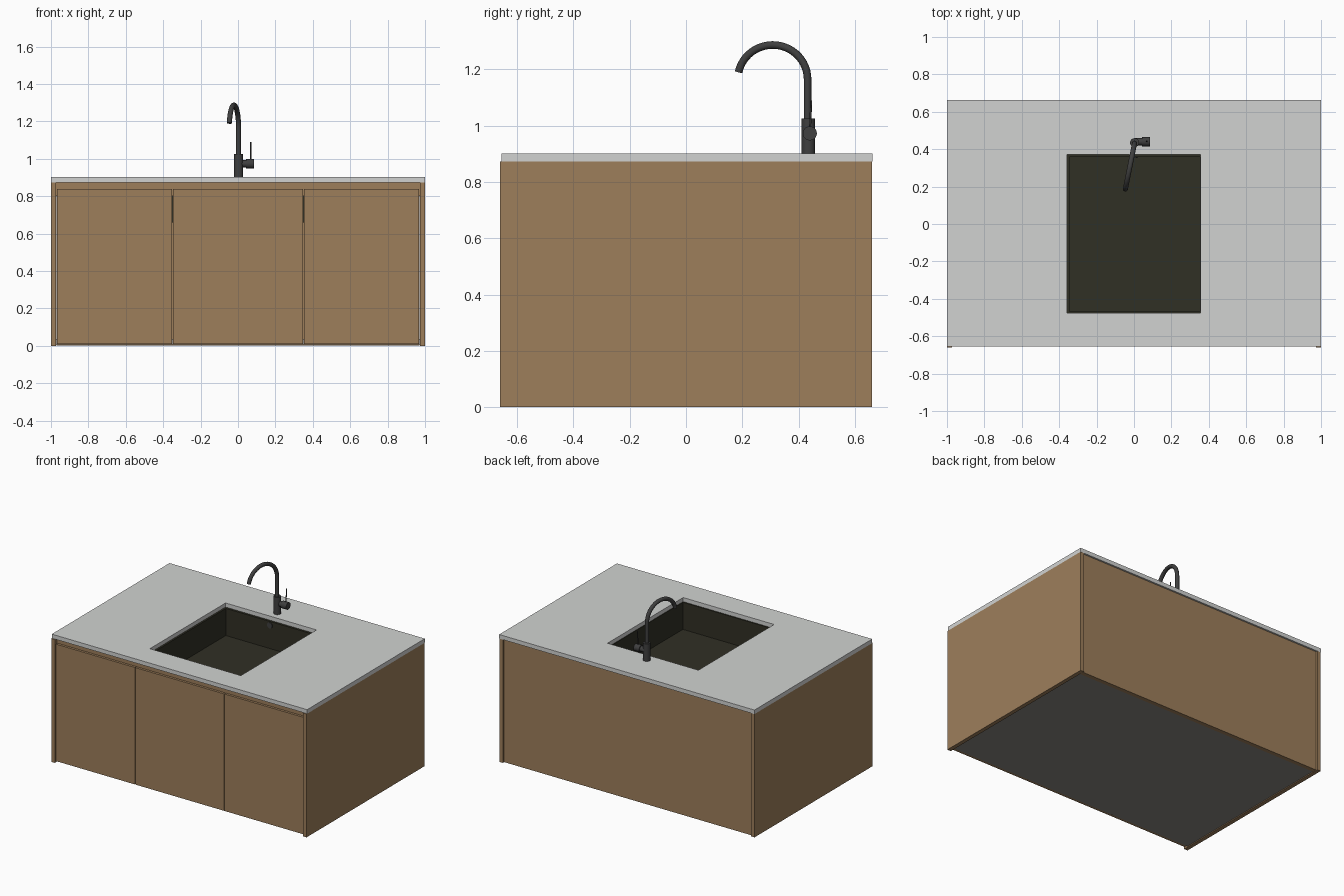
import bpy, bmesh, math
from mathutils import Vector, Matrix

cube = bpy.data.objects.get("Cube")
if cube:
    bpy.data.objects.remove(cube, do_unlink=True)


def material(name, rgb):
    m = bpy.data.materials.new(name)
    m.use_nodes = True
    m.diffuse_color = (*rgb, 1)
    m.node_tree.nodes["Principled BSDF"].inputs["Base Color"].default_value = (*rgb, 1)
    return m


WOOD = material("oak wood", (0.34, 0.21, 0.105))
STONE = material("pale stone", (0.64, 0.65, 0.64))
BASIN = material("dark basin", (0.03, 0.029, 0.018))
METAL = material("black metal", (0.05, 0.05, 0.05))
GREY = material("grey base", (0.25, 0.235, 0.22))


def finish(name, bm, mat, smooth=False):
    bmesh.ops.recalc_face_normals(bm, faces=bm.faces)
    mesh = bpy.data.meshes.new(name)
    bm.to_mesh(mesh)
    bm.free()
    mesh.materials.append(mat)
    ob = bpy.data.objects.new(name, mesh)
    bpy.context.collection.objects.link(ob)
    if smooth:
        bpy.ops.object.select_all(action='DESELECT')
        bpy.context.view_layer.objects.active = ob
        ob.select_set(True)
        bpy.ops.object.shade_smooth_by_angle(angle=math.radians(40))
    return ob


def box(name, x, y, z, mat):
    bm = bmesh.new()
    bmesh.ops.create_cube(bm, size=1)
    for v in bm.verts:
        v.co = [(r[0] + r[1]) / 2 + c * (r[1] - r[0]) for r, c in zip((x, y, z), v.co)]
    return finish(name, bm, mat)


def rect_loft(name, rects, mat, closed):
    """Join rectangles (x0, x1, y0, y1, z); close into a ring or cap both ends."""
    bm = bmesh.new()
    loops = [[bm.verts.new(p) for p in ((a, c, z), (b, c, z), (b, d, z), (a, d, z))]
             for a, b, c, d, z in rects]
    pairs = list(zip(loops, loops[1:]))
    if closed:
        pairs.append((loops[-1], loops[0]))
    else:
        bm.faces.new(loops[0])
        bm.faces.new(loops[-1])
    for p, q in pairs:
        for i in range(4):
            j = (i + 1) % 4
            bm.faces.new((p[i], p[j], q[j], q[i]))
    return finish(name, bm, mat)


def rod(name, start, end, radius, mat, sides=24):
    a, b = Vector(start), Vector(end)
    turn = (b - a).to_track_quat('Z', 'Y').to_matrix().to_4x4()
    bm = bmesh.new()
    bmesh.ops.create_cone(bm, cap_ends=True, segments=sides, radius1=radius, radius2=radius,
                          depth=(b - a).length, matrix=Matrix.Translation((a + b) / 2) @ turn)
    return finish(name, bm, mat, True)


def tube(name, path, radius, mat, sides=16):
    bm = bmesh.new()
    rings = []
    for i, p in enumerate(path):
        t = (path[min(i + 1, len(path) - 1)] - path[max(i - 1, 0)]).normalized()
        u = Vector((1, 0, 0))
        u = (u - t * u.dot(t)).normalized()
        w = t.cross(u)
        rings.append([bm.verts.new(p + radius * (u * math.cos(k * math.tau / sides)
                                                 + w * math.sin(k * math.tau / sides)))
                      for k in range(sides)])
    for r, s in zip(rings, rings[1:]):
        for k in range(sides):
            n = (k + 1) % sides
            bm.faces.new((r[k], r[n], s[n], s[k]))
    bm.faces.new(rings[0])
    bm.faces.new(rings[-1])
    return finish(name, bm, mat, True)


# Cabinet body
TOP = 0.873
for side, s in (("left", 1), ("right", -1)):
    box(side + "_side_panel", sorted((s * 0.972, s)), (-0.661, 0.661), (0, TOP), WOOD)
box("back_panel", (-0.97, 0.97), (0.62, 0.65), (0.002, TOP), WOOD)
box("bottom_panel", (-0.972, 0.972), (-0.63, 0.62), (0.006, 0.035), GREY)
box("top_rail", (-0.972, 0.972), (-0.635, -0.61), (0.80, TOP), WOOD)

# Doors with narrow gaps
edges = (-0.97, -0.35, 0.35, 0.97)
for name, a, b in zip(("right_door", "middle_door", "left_door"), edges, edges[1:]):
    box(name, (a + 0.002, b - 0.002), (-0.652, -0.63), (0.01, 0.838), WOOD)

# Countertop with sink opening
outer = (-1, 1, -0.655, 0.662)
hole = (-0.358, 0.355, -0.475, 0.372)
rect_loft("countertop", [outer + (TOP,), outer + (0.902,), hole + (0.902,), hole + (TOP,)],
          STONE, True)

# Undermounted basin
shell = (-0.375, 0.375, -0.49, 0.39)
inner = (-0.346, 0.352, -0.468, 0.358)
rect_loft("sink_basin", [shell + (0.66,), shell + (0.872,), inner + (0.872,), inner + (0.68,)],
          BASIN, False)
rod("sink_overflow", (0, 0.36, 0.845), (0, 0.353, 0.845), 0.02, METAL)

# Faucet body, side handle and lever
rod("faucet_body", (0.003, 0.435, 0.902), (0.003, 0.435, 1.025), 0.024, METAL)
rod("faucet_handle_stem", (0.003, 0.44, 0.973), (0.045, 0.44, 0.973), 0.019, METAL)
rod("faucet_handle", (0.042, 0.44, 0.973), (0.086, 0.44, 0.973), 0.025, METAL)
rod("faucet_lever", (0.068, 0.44, 0.973), (0.068, 0.445, 1.09), 0.0035, METAL, 10)

# Gooseneck spout, swung slightly to the right
path = [Vector((0.003, 0.432, z)) for z in (1.01, 1.08, 1.14)]
for i in range(25):
    a = math.radians(i * 7)
    y = 0.308 + 0.124 * math.cos(a)
    path.append(Vector((0.003 - 0.2 * (0.432 - y), y, 1.165 + 0.122 * math.sin(a))))
tube("faucet_spout", path, 0.0135, METAL)
